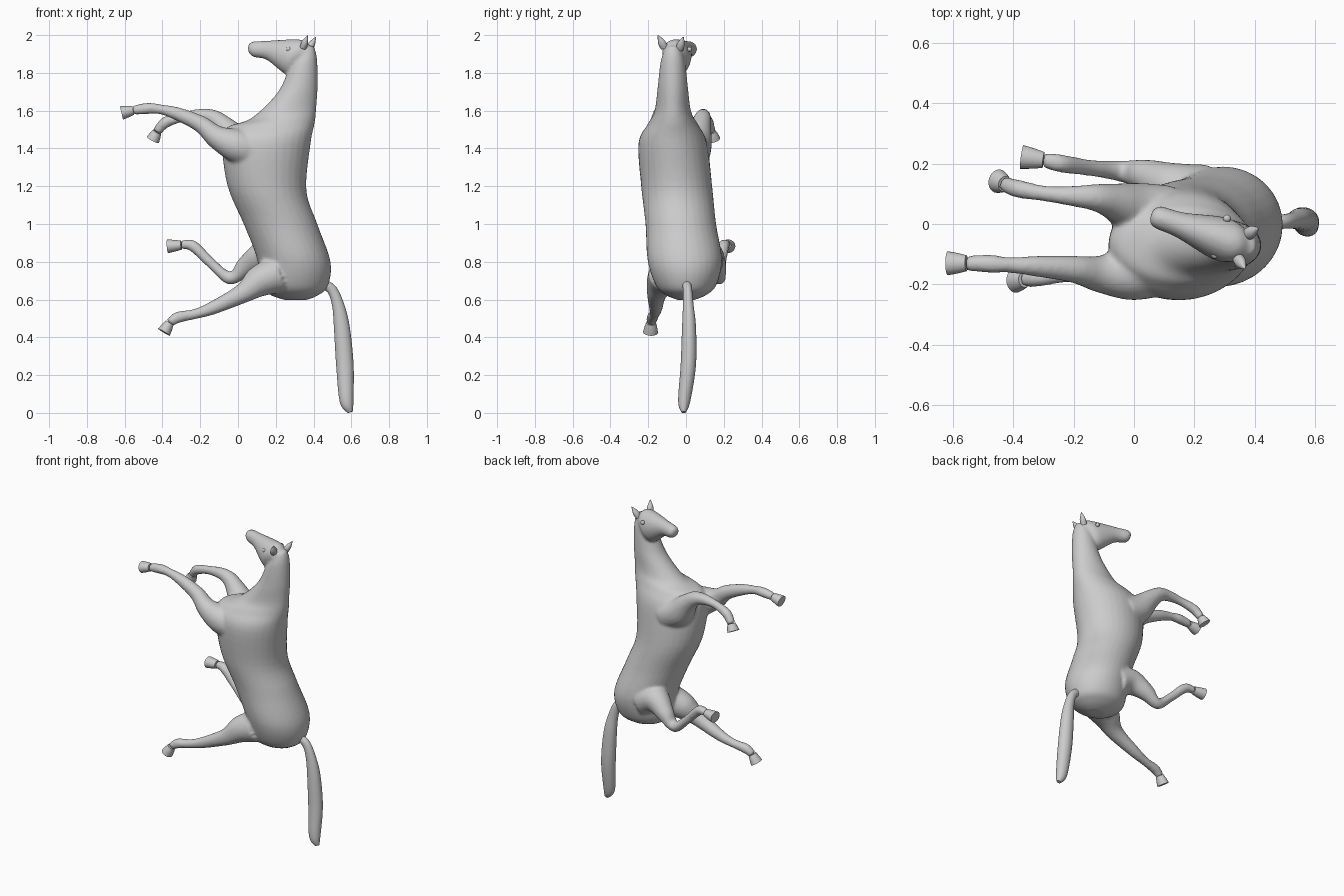
import bpy, bmesh, math
from mathutils import Vector

if "Cube" in bpy.data.objects:
    bpy.data.objects.remove(bpy.data.objects["Cube"])

Y = Vector((0, 1, 0))


def spline(keys, steps):
    """Catmull-Rom resampling of the rings."""
    out, last = [], len(keys) - 1
    for i in range(last):
        p = [keys[max(0, min(last, i + k))] for k in (-1, 0, 1, 2)]
        for s in range(steps):
            t = s / steps
            out.append([0.5 * (2 * b + (c - a) * t + (2 * a - 5 * b + 4 * c - d) * t * t
                               + (3 * b - a - 3 * c + d) * t ** 3) for a, b, c, d in zip(*p)])
    return out + [keys[-1]]


def loft(bm, keys, steps=5, sides=24):
    """Skin elliptical rings given as (centre, half depth, half width) vectors."""
    rings = []
    for c, u, v in spline(keys, steps):
        rings.append([bm.verts.new(c + u * math.cos(a) + v * math.sin(a))
                      for a in (2 * math.pi * i / sides for i in range(sides))])
    faces = [bm.faces.new(rings[0]), bm.faces.new(rings[-1][::-1])]
    for a, b in zip(rings, rings[1:]):
        for i in range(sides):
            j = (i + 1) % sides
            faces.append(bm.faces.new((a[i], b[i], b[j], a[j])))
    bmesh.ops.recalc_face_normals(bm, faces=faces)


def profile(rows, lean, side):
    """Rows: front edge x,z, back edge x,z, half width; lean gives y."""
    keys = []
    for x1, z1, x2, z2, w in rows:
        a, b = Vector((x1, lean(x1, z1), z1)), Vector((x2, lean(x2, z2), z2))
        keys.append(((a + b) / 2, (a - b) / 2, side * w))
    return keys


def tube(path, radii, flat=1.0):
    """Rings along a path; flat scales the width across."""
    pts = [Vector(p) for p in path]
    keys = []
    for i, r in enumerate(radii):
        t = (pts[min(i + 1, len(pts) - 1)] - pts[max(i - 1, 0)]).normalized()
        v = (Y - t * Y.dot(t)).normalized()
        keys.append((pts[i], t.cross(v) * r, v * r * flat))
    return keys


def finish(name, bm, angle=60):
    me = bpy.data.meshes.new(name)
    bm.to_mesh(me)
    bm.free()
    ob = bpy.data.objects.new(name, me)
    bpy.context.collection.objects.link(ob)
    bpy.ops.object.select_all(action='DESELECT')
    ob.select_set(True)
    bpy.context.view_layer.objects.active = ob
    bpy.ops.object.shade_smooth_by_angle(angle=math.radians(angle))
    return ob


def part(name, path, radii, flat=1.0, angle=60):
    bm = bmesh.new()
    loft(bm, tube(path, radii, flat))
    return finish(name, bm, angle)


body = bmesh.new()


def leg(name, radii, *path):
    """Leg melted into the body; the last two points carry the hoof."""
    loft(body, tube(path, radii))
    a, b = Vector(path[-2]), Vector(path[-1])
    part(name + "_hoof", [a, a.lerp(b, 0.5), b], (.024, .031, .036), 1.1, 50)


# torso and neck, from the rump up to the poll
loft(body, profile([
    (.25, .597, .36, .597, .04), (.17, .625, .42, .62, .105),
    (.12, .68, .475, .67, .16), (.10, .82, .49, .80, .197),
    (.03, 1.0, .42, 1.0, .187), (-.055, 1.2, .362, 1.18, .188),
    (-.085, 1.42, .385, 1.43, .182), (-.06, 1.51, .407, 1.54, .135),
    (.07, 1.56, .415, 1.62, .098), (.205, 1.69, .422, 1.74, .081),
    (.27, 1.82, .418, 1.88, .066), (.31, 1.90, .40, 1.945, .045)],
    lambda x, z: -min(.07, max(0, (z - .75) * .11)), Y), 5, 32)

# head, turned slightly sideways
loft(body, profile([
    (.055, 1.945, .06, 1.905, .022), (.075, 1.965, .085, 1.883, .038),
    (.15, 1.97, .155, 1.868, .043), (.29, 1.978, .265, 1.787, .072),
    (.35, 1.97, .32, 1.83, .064), (.39, 1.93, .37, 1.87, .035)],
    lambda x, z: .05 - .345 * x, Vector((.32, .95, 0))))

# front legs: shoulder, elbow, forearm, knee, cannon, fetlock, pastern, sole
FRONT = (.1, .088, .06, .045, .035, .026, .03, .025)
leg("left_front", FRONT, (.08, -.14, 1.39), (-.02, -.165, 1.42), (-.12, -.165, 1.465),
    (-.2, -.15, 1.53), (-.32, -.14, 1.583), (-.41, -.136, 1.607), (-.475, -.132, 1.612),
    (-.555, -.13, 1.602), (-.617, -.13, 1.588))
leg("right_front", FRONT, (.1, .03, 1.38), (0, .05, 1.43), (-.07, .075, 1.51),
    (-.13, .088, 1.56), (-.195, .092, 1.575), (-.29, .1, 1.567), (-.385, .117, 1.537),
    (-.428, .132, 1.488), (-.45, .142, 1.447))

# hind legs: hip, stifle, gaskin, hock, cannon, fetlock, pastern, sole
HIND = (.1, .08, .052, .035, .027, .03, .025)
leg("left_hind", HIND, (.2, -.1, .73), (.1, -.13, .69), (.02, -.155, .63),
    (-.14, -.16, .553), (-.23, -.167, .523), (-.32, -.178, .505),
    (-.362, -.184, .476), (-.392, -.188, .427))
leg("right_hind", HIND, (.22, .1, .8), (.12, .125, .825), (.03, .163, .765),
    (-.045, .175, .714), (-.14, .185, .79), (-.24, .2, .885),
    (-.3, .212, .888), (-.372, .222, .882))

# blend the overlapping volumes into one smooth body
horse = finish("horse_body", body)
remesh = horse.modifiers.new("blend", 'REMESH')
remesh.mode = 'VOXEL'
remesh.voxel_size = .0095
remesh.use_smooth_shade = True
relax = horse.modifiers.new("relax", 'SMOOTH')
relax.factor, relax.iterations = .5, 6

# ears
for name, base, tip in (("left_ear", (.345, -.115, 1.935), (.368, -.148, 1.998)),
                        ("right_ear", (.375, -.035, 1.925), (.412, -.014, 1.99))):
    part(name, [base, Vector(base).lerp(Vector(tip), .45), tip], (.018, .017, .002), 1.15)

# eyes
for name, spot in (("left_eye", (.268, -.102, 1.925)), ("right_eye", (.308, .018, 1.925))):
    bm = bmesh.new()
    bmesh.ops.create_uvsphere(bm, u_segments=16, v_segments=10, radius=.013)
    bmesh.ops.translate(bm, verts=bm.verts, vec=spot)
    finish(name, bm)

# tail
part("tail", [(.43, 0, .69), (.495, .008, .655), (.53, .012, .57), (.55, .016, .45),
              (.566, .012, .25), (.575, -.01, .06), (.595, -.013, .004)],
     (.028, .027, .032, .042, .046, .036, .014), .88)
